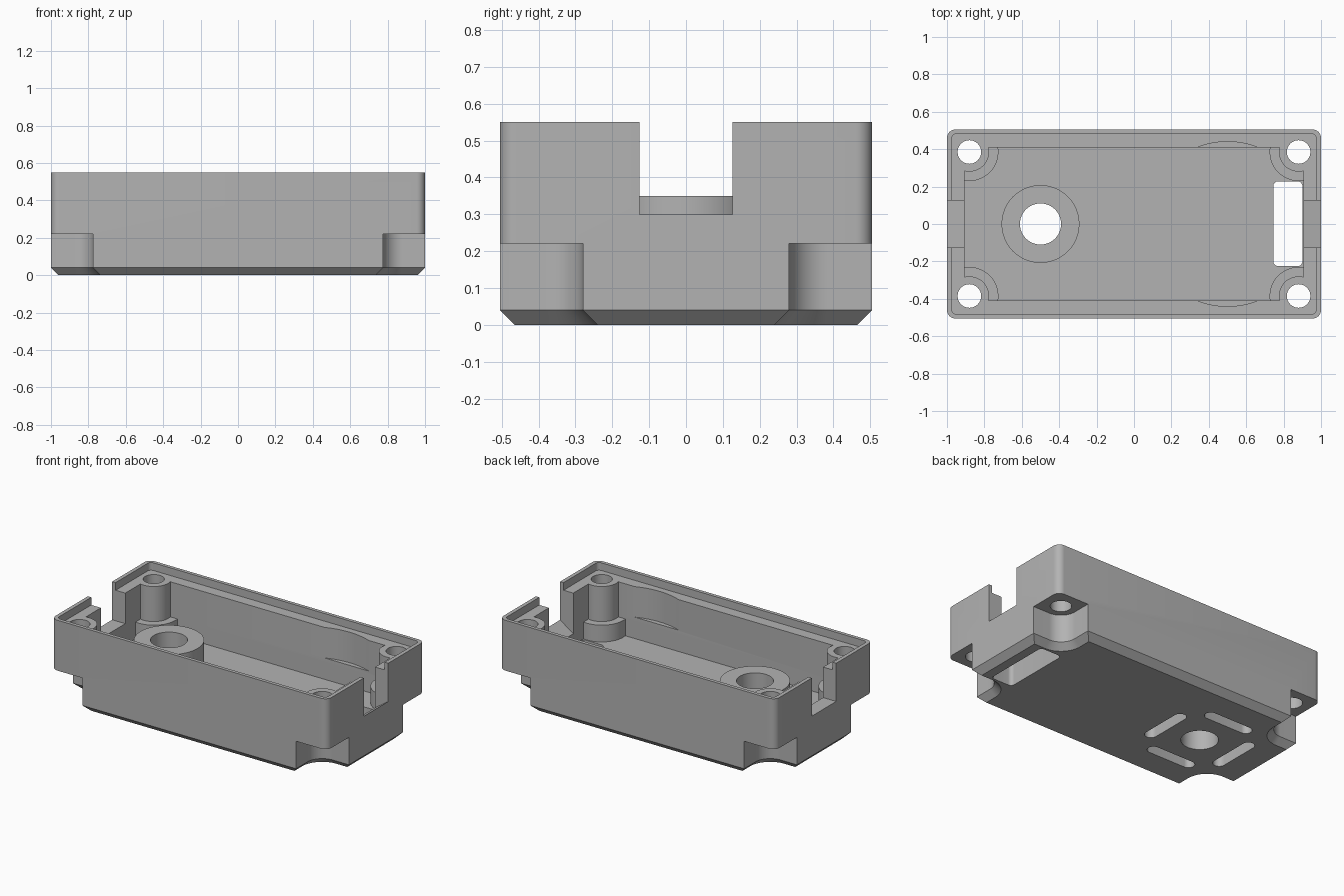
import bpy, bmesh
from math import cos, sin, pi, asin, radians

cube = bpy.data.objects.get("Cube")
if cube:
    bpy.data.objects.remove(cube, do_unlink=True)

HX, HY = 0.88, 0.385          # screw post centre
CORNERS = [(1, 1), (-1, 1), (-1, -1), (1, -1)]


def arc(cx, cy, r, a0, a1, n=24):
    return [(cx + r * cos(a0 + (a1 - a0) * i / n),
             cy + r * sin(a0 + (a1 - a0) * i / n)) for i in range(n + 1)]


def circle(cx, cy, r, n=64):
    return arc(cx, cy, r, 0, 2 * pi, n)[:-1]


def rounded(x0, x1, y0, y1, r):
    pts = []
    for i, (cx, cy) in enumerate([(x1 - r, y1 - r), (x0 + r, y1 - r),
                                  (x0 + r, y0 + r), (x1 - r, y0 + r)]):
        pts += arc(cx, cy, r, i * pi / 2, (i + 1) * pi / 2, 8)
    return pts


def rect(x0, x1, y0, y1):
    return [(x0, y0), (x1, y0), (x1, y1), (x0, y1)]


def mirror(pts, sx, sy):
    return [(x * sx, y * sy) for x, y in pts]


def loft(name, rings):
    """Closed solid through outlines given as (height, points)."""
    bm = bmesh.new()
    loops = [[bm.verts.new((x, y, z)) for x, y in pts] for z, pts in rings]
    n = len(loops[0])
    for a, b in zip(loops, loops[1:]):
        for i in range(n):
            j = (i + 1) % n
            bm.faces.new((a[i], a[j], b[j], b[i]))
    bm.faces.new(loops[0][::-1])
    bm.faces.new(loops[-1])
    bmesh.ops.recalc_face_normals(bm, faces=bm.faces[:])
    mesh = bpy.data.meshes.new(name)
    bm.to_mesh(mesh)
    bm.free()
    ob = bpy.data.objects.new(name, mesh)
    bpy.context.collection.objects.link(ob)
    return ob


def prism(name, pts, z0, z1):
    return loft(name, [(z0, pts), (z1, pts)])


def combine(ob, other, operation):
    mod = ob.modifiers.new(other.name, 'BOOLEAN')
    mod.operation = operation
    mod.solver = 'EXACT'
    mod.object = other
    other.hide_render = True
    bpy.context.view_layer.objects.active = ob
    bpy.ops.object.modifier_apply(modifier=mod.name)
    bpy.data.objects.remove(other, do_unlink=True)


def cut(other):
    combine(case, other, 'DIFFERENCE')


# Outer block with a chamfered base
def outline(inset):
    return rounded(-1 + inset, 1 - inset, -0.505 + inset, 0.505 - inset, 0.045)


case = loft("enclosure_base", [(0, outline(0.04)), (0.04, outline(0)), (0.55, outline(0))])


# Cavity that leaves a stepped post in each corner
def cavity(r):
    a = asin(0.025 / r)
    quarter = arc(HX, HY, r, pi - a, 1.5 * pi + a)
    pts = []
    for sx, sy in CORNERS:
        q = mirror(quarter, sx, sy)
        pts += q if sx * sy < 0 else q[::-1]
    return pts


low, high = cavity(0.155), cavity(0.105)
cut(loft("cavity", [(0.16, low), (0.27, low), (0.27, high), (0.52, high)]))

# Ledge inside the thin rim
cut(prism("rim_ledge", rounded(-0.975, 0.975, -0.482, 0.482, 0.025), 0.50, 0.7))

# Shallow curved reliefs in the long walls
relief = arc(0.5, 0, 0.44, radians(65), radians(115))
for s in (1, -1):
    cut(prism("wall_relief", mirror(relief, 1, s), 0.30, 0.53))

# Cable notches in the end walls, one with a sloping sill
W = 0.126
cut(prism("left_notch", rect(-1.1, -0.85, -W, W), 0.30, 0.7))
cut(loft("right_notch", [(0.23, rect(0.8, 0.9, -W, W)), (0.30, rect(0.8, 1.001, -W, W)),
                         (0.301, rect(0.8, 1.1, -W, W)), (0.7, rect(0.8, 1.1, -W, W))]))


# Underside corner scoops with chamfered edge, and screw holes
def scoop(r):
    return arc(HX, HY, r, pi, 1.5 * pi) + [(1.2, HY - r), (1.2, 1.2), (HX - r, 1.2)]


for sx, sy in CORNERS:
    cut(loft("corner_scoop", [(-0.1, mirror(scoop(0.245), sx, sy)),
                              (0.04, mirror(scoop(0.105), sx, sy)),
                              (0.22, mirror(scoop(0.105), sx, sy))]))
    cut(prism("screw_hole", circle(sx * HX, sy * HY, 0.063, 40), 0.1, 0.7))

# Round boss with a through hole
BX = -0.5
combine(case, prism("boss", circle(BX, 0, 0.208, 80), 0.1, 0.35), 'UNION')
cut(prism("boss_hole", circle(BX, 0, 0.11), -0.1, 0.5))

# Four blind slots around the hole underneath
L, T, D = 0.17, 0.038, 0.26
for s in (1, -1):
    cut(prism("slot", rounded(BX + s * D - T, BX + s * D + T, -L, L, T - 0.001), -0.1, 0.11))
    cut(prism("slot", rounded(BX - L, BX + L, s * D - T, s * D + T, T - 0.001), -0.1, 0.11))

# Rectangular opening in the floor
cut(prism("floor_opening", rounded(0.745, 0.9, -0.225, 0.228, 0.025), -0.1, 0.2))

# Colour and shading
grey = bpy.data.materials.new("plain_grey")
grey.use_nodes = True
colour = (0.45, 0.45, 0.45, 1)
grey.diffuse_color = colour
grey.node_tree.nodes["Principled BSDF"].inputs["Base Color"].default_value = colour
case.data.materials.clear()
case.data.materials.append(grey)
for p in case.data.polygons:
    p.material_index = 0
bpy.ops.object.select_all(action='DESELECT')
case.select_set(True)
bpy.context.view_layer.objects.active = case
bpy.ops.object.shade_smooth_by_angle(angle=radians(30))
